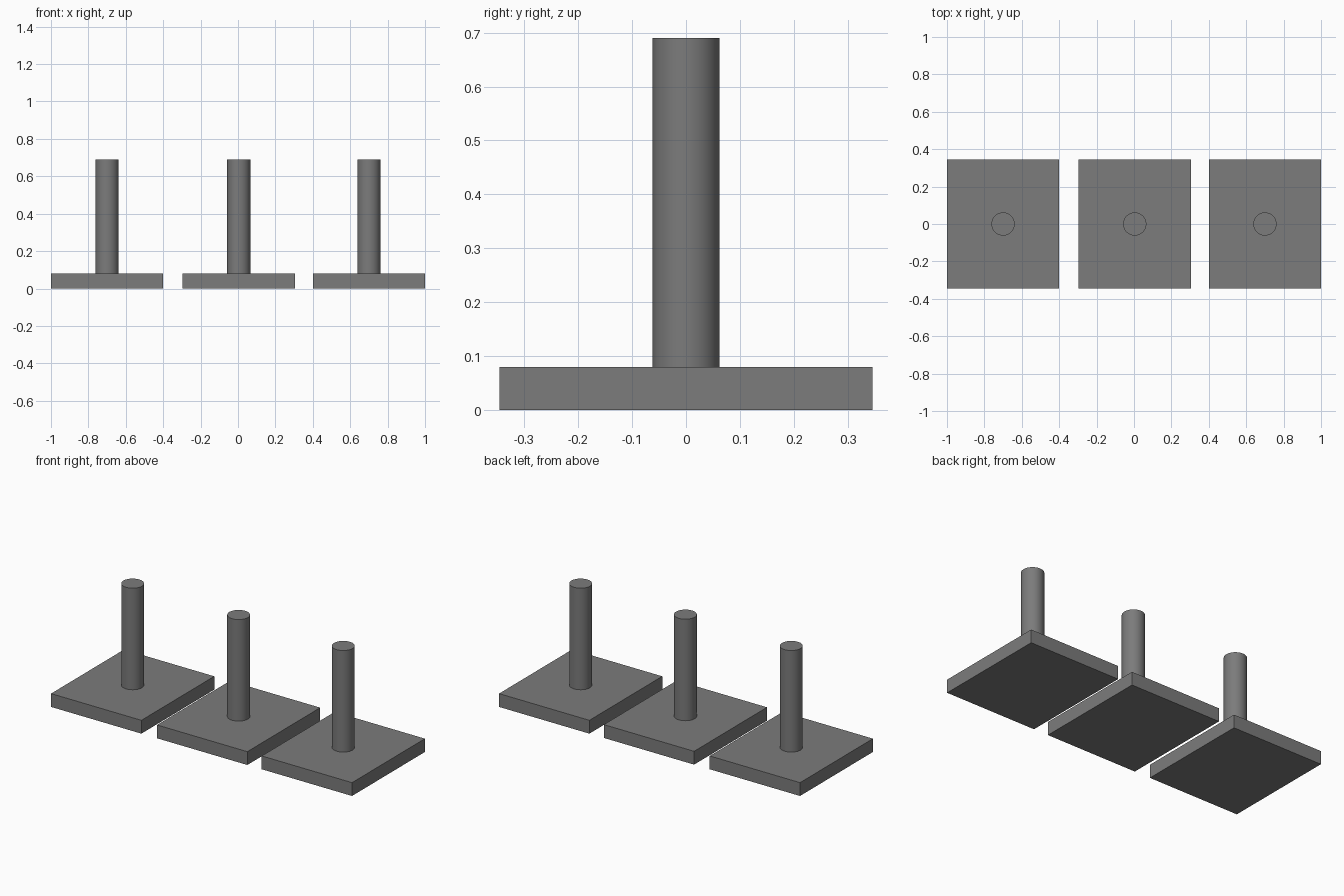
import bpy
import math

if "Cube" in bpy.data.objects:
    bpy.data.objects.remove(bpy.data.objects["Cube"])

# One flat grey for everything
grey = bpy.data.materials.new("dark_grey")
grey.diffuse_color = (0.2, 0.2, 0.2, 1)
grey.use_nodes = True
grey.node_tree.nodes["Principled BSDF"].inputs["Base Color"].default_value = grey.diffuse_color

BASE_W, BASE_D, BASE_H = 0.6, 0.692, 0.08
POST_R, TOP = 0.062, 0.69


def add_base(name, x):
    bpy.ops.mesh.primitive_cube_add(size=1, location=(x, 0, BASE_H / 2))
    ob = bpy.context.object
    ob.name = name
    ob.scale = (BASE_W, BASE_D, BASE_H)
    bpy.ops.object.transform_apply(location=False, rotation=False, scale=True)
    ob.data.materials.append(grey)


def add_post(name, x):
    bpy.ops.mesh.primitive_cylinder_add(
        vertices=64, radius=POST_R, depth=TOP - BASE_H,
        location=(x, 0, (TOP + BASE_H) / 2))
    ob = bpy.context.object
    ob.name = name
    bpy.ops.object.shade_smooth_by_angle(angle=math.radians(30))
    ob.data.materials.append(grey)


# Three square bases in a row, each with a round upright post
for side, x in (("left", -0.7), ("middle", 0.004), ("right", 0.7)):
    add_base(side + "_base", x)
    add_post(side + "_post", x)
